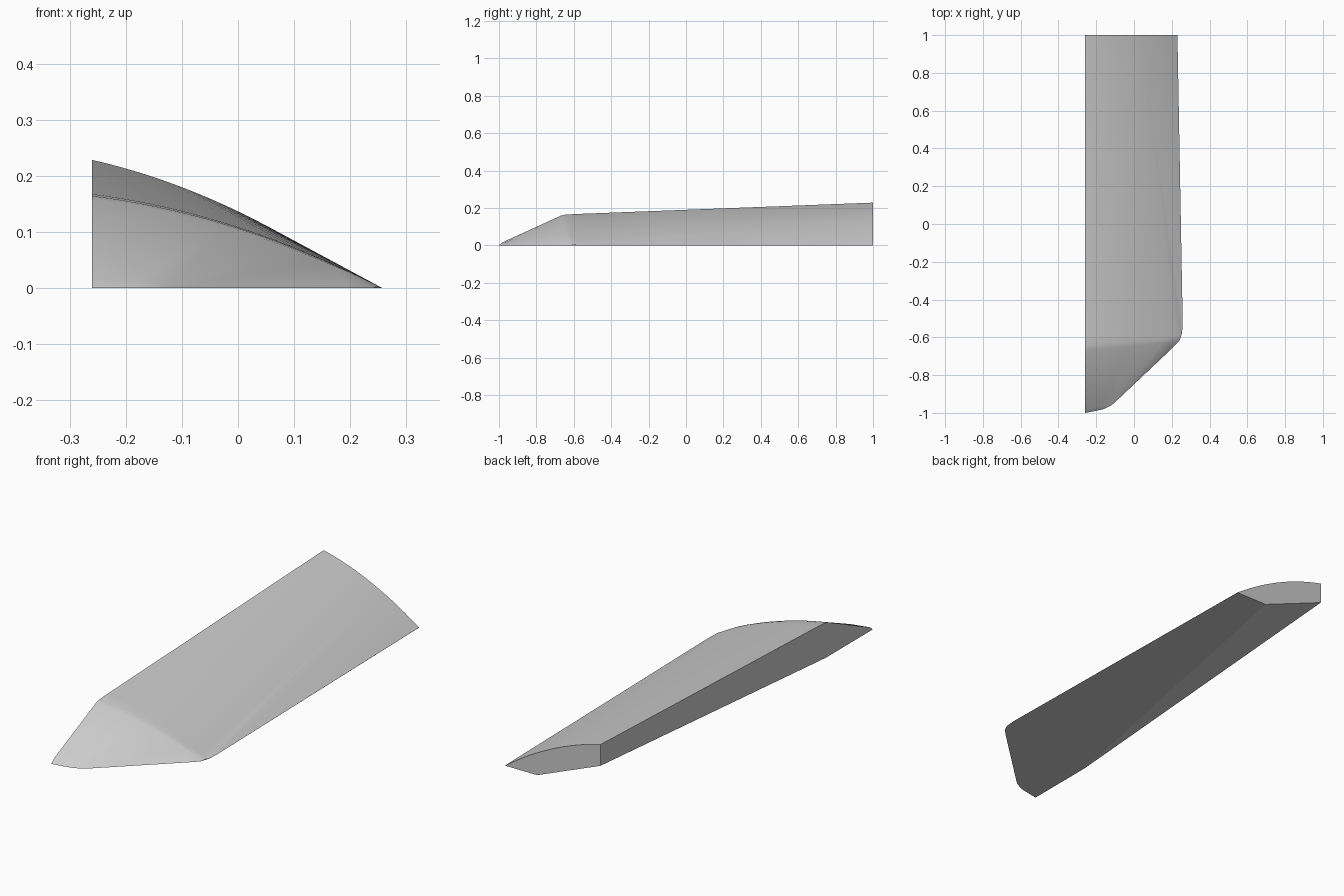
import bpy, bmesh, math

if "Cube" in bpy.data.objects:
    bpy.data.objects.remove(bpy.data.objects["Cube"])

X0 = -0.26
N = 20


def section(y, x_end, a, b, c, scale=1.0, y_end=None):
    """Arched cross-section z = a + bx + cx^2, running from the flat side to x_end."""
    pts = []
    for i in range(N + 1):
        t = i / N
        x = X0 + (x_end - X0) * t
        yy = y if y_end is None else y + (y_end - y) * t
        pts.append((x, yy, max(0.0, scale * (a + b * x + c * x * x))))
    return pts


# Back end and front shoulder arches
pts = section(1.0, 0.23, 0.137, -0.48, -0.49)
front = (0.109, -0.325, -0.38)
pts += section(-0.59, 0.25, *front)

# Rounded crest above the sloping nose
pts += section(-0.645, 0.2, *front, scale=0.98, y_end=-0.61)
pts += section(-0.67, 0.17, *front, scale=0.945, y_end=-0.63)

# Flat base outline, with rounded nose and side corner
base = [(0.23, 1), (0.258, -0.53), (0.254, -0.58), (0.24, -0.62), (0.2, -0.66),
        (-0.1, -0.943), (-0.12, -0.96), (-0.16, -0.98), (-0.2, -0.989), (X0, -1),
        (X0, -0.655), (0.065, 1)]
pts += [(x, y, 0.0) for x, y in base]

# Softened nose tip, and the raised corner that makes the angled underside cut
pts += [(X0, -0.98, 0.017), (-0.17, -0.965, 0.014), (X0, 1, 0.13)]

# Wrap everything in one convex skin
bm = bmesh.new()
for p in pts:
    bm.verts.new(p)
bmesh.ops.remove_doubles(bm, verts=bm.verts, dist=0.0005)
bmesh.ops.convex_hull(bm, input=bm.verts)
loose = [v for v in bm.verts if not v.link_faces]
bmesh.ops.delete(bm, geom=loose, context='VERTS')
bmesh.ops.dissolve_limit(bm, angle_limit=math.radians(0.2), verts=bm.verts, edges=bm.edges)
bmesh.ops.recalc_face_normals(bm, faces=bm.faces)

mesh = bpy.data.meshes.new("wedge_body")
bm.to_mesh(mesh)
bm.free()
body = bpy.data.objects.new("wedge_body", mesh)
bpy.context.collection.objects.link(body)
bpy.context.view_layer.objects.active = body
body.select_set(True)
bpy.ops.object.shade_smooth_by_angle(angle=math.radians(22))
